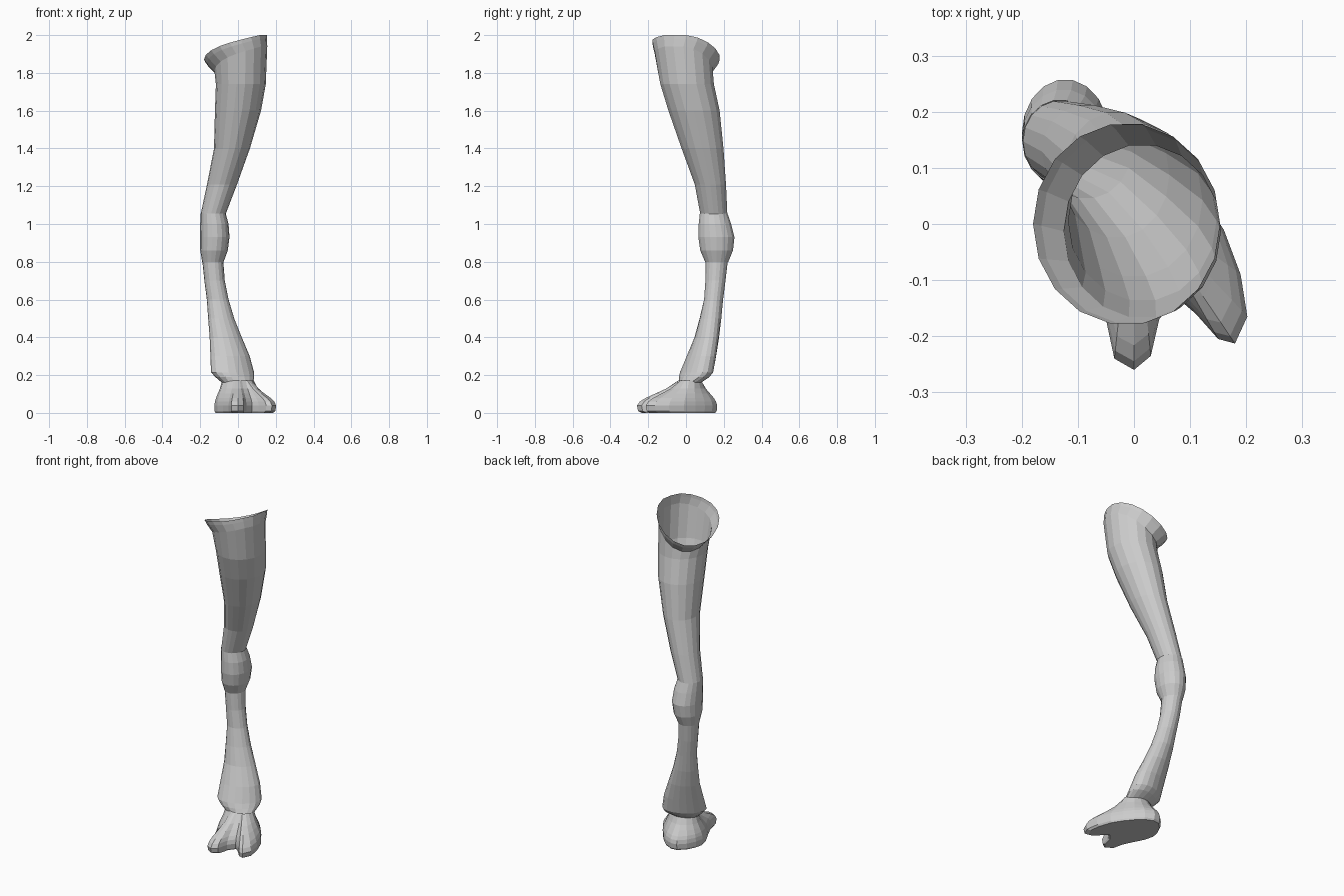
import bpy, bmesh
from math import sin, cos, asin, atan2, tau

N = 18


def loft(name, rings, cap_end=False):
    """Skin a list of equal-length point rings into one flat-shaded shell."""
    bm = bmesh.new()
    loops = [[bm.verts.new(p) for p in ring] for ring in rings]
    for a, b in zip(loops, loops[1:]):
        n = len(a)
        for i in range(n):
            j = (i + 1) % n
            bm.faces.new((a[i], b[i], b[j], a[j]))
    if cap_end:
        bm.faces.new(list(reversed(loops[-1])))
    bm.normal_update()
    me = bpy.data.meshes.new(name)
    bm.to_mesh(me)
    bm.free()
    ob = bpy.data.objects.new(name, me)
    bpy.context.collection.objects.link(ob)
    return ob


def oval(t, x0, x1, y0, y1, lean=0.0):
    """Point on an oval fitted to an x and y range, leaning towards +x+y."""
    return ((x0 + x1) / 2 + (x1 - x0) / 2 * cos(t),
            (y0 + y1) / 2 + (y1 - y0) / 2 * sin(t + asin(lean)))


def ring(z, *rng):
    return [(*oval(tau * i / N, *rng), z) for i in range(N)]


def rim(drop, *rng):
    """Slanted ring following the wavy top opening."""
    pts = []
    for i in range(N):
        t = tau * i / N
        z = 1.93 + 0.065 * cos(t) - 0.045 * sin(t) + 0.012 * cos(2 * t - 1)
        pts.append((*oval(t, *rng), min(z, 2.0) - drop))
    return pts


# Thigh: open, flared top narrowing to the knee
loft("upper_leg", [
    rim(0, -0.18, 0.153, -0.18, 0.18),
    rim(0.02, -0.165, 0.154, -0.178, 0.172),
    rim(0.06, -0.125, 0.155, -0.168, 0.142),
    ring(1.74, -0.117, 0.147, -0.138, 0.15),
    ring(1.6, -0.122, 0.122, -0.095, 0.18),
    ring(1.4, -0.127, 0.063, -0.025, 0.2),
    ring(1.21, -0.164, -0.005, 0.045, 0.213),
    ring(1.05, -0.198, -0.066, 0.075, 0.22)])

# Knee bulge
loft("knee", [
    ring(1.055, -0.199, -0.065, 0.072, 0.221),
    ring(1.0, -0.2, -0.05, 0.066, 0.24),
    ring(0.93, -0.2, -0.045, 0.064, 0.258),
    ring(0.86, -0.2, -0.054, 0.074, 0.25),
    ring(0.8, -0.19, -0.076, 0.1, 0.225)])

# Shin: slim at the top, widening to a cuff, then tucked into the ankle
loft("lower_leg", [
    ring(0.805, -0.189, -0.078, 0.103, 0.222),
    ring(0.7, -0.178, -0.07, 0.102, 0.21),
    ring(0.6, -0.165, -0.05, 0.095, 0.197),
    ring(0.5, -0.158, -0.02, 0.072, 0.187, 0.1),
    ring(0.4, -0.15, 0.02, 0.045, 0.175, 0.2),
    ring(0.3, -0.146, 0.062, 0.003, 0.16, 0.3),
    ring(0.215, -0.143, 0.085, -0.033, 0.145, 0.35),
    ring(0.19, -0.12, 0.086, -0.038, 0.125, 0.3),
    ring(0.16, -0.085, 0.08, -0.038, 0.08, 0.1)])

# Foot: footprint with heel and two toes, blended up to the ankle oval
print_outline = [
    (0.16, -0.01), (0.12, 0.05), (0.08, 0.10), (0.04, 0.14), (-0.01, 0.165),
    (-0.05, 0.16), (-0.09, 0.12), (-0.115, 0.07), (-0.125, 0.02),
    (-0.11, -0.04), (-0.08, -0.10), (-0.05, -0.17), (-0.035, -0.24),
    (0.0, -0.26), (0.03, -0.235), (0.045, -0.17), (0.075, -0.13),
    (0.11, -0.16), (0.15, -0.205), (0.18, -0.213), (0.202, -0.165),
    (0.19, -0.09)]
levels = [(0, 0.172), (0.3, 0.128), (0.55, 0.103), (0.8, 0.078), (0.93, 0.06),
          (1, 0.038), (0.97, 0.01), (0.88, 0.0)]
foot_rings = []
for f, z in levels:
    pts = []
    for x, y in print_outline:
        ax, ay = oval(atan2(y, x), -0.085, 0.083, -0.04, 0.08)
        pts.append((ax + (x - ax) * f, ay + (y - ay) * f, z))
    foot_rings.append(pts)
loft("foot", foot_rings, cap_end=True)
